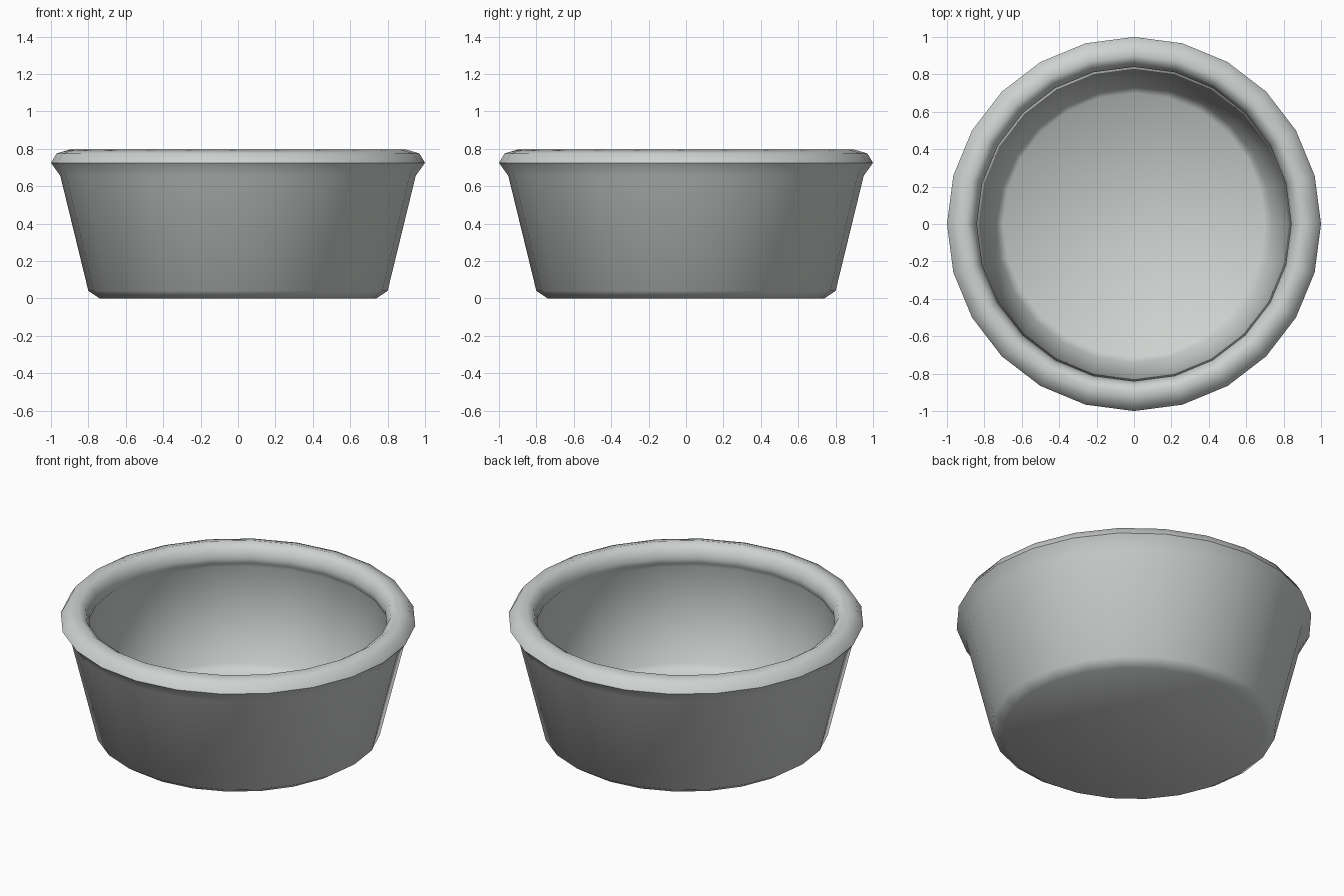
import bpy
import bmesh
import math
from mathutils import Vector

cube = bpy.data.objects.get("Cube")
if cube:
    bpy.data.objects.remove(cube, do_unlink=True)

SIDES = 24

# Glazed ceramic colour
glaze = bpy.data.materials.new("pale_grey_glaze")
glaze.use_nodes = True
colour = (0.62, 0.65, 0.63, 1)
glaze.diffuse_color = colour
glaze.node_tree.nodes["Principled BSDF"].inputs["Base Color"].default_value = colour

# Cross-section (radius, height): base, outer wall, rolled rim, inner wall, floor
profile = [
    (0.74, 0), (0.80, 0.04), (0.95, 0.655),
    (1.0, 0.725), (0.97, 0.775), (0.90, 0.796), (0.86, 0.77), (0.84, 0.715),
    (0.845, 0.68), (0.868, 0.65),
    (0.74, 0.11), (0.70, 0.07),
]

# Revolve the cross-section
bm = bmesh.new()
verts = [bm.verts.new((r, 0, z)) for r, z in profile]
edges = [bm.edges.new(pair) for pair in zip(verts, verts[1:])]
bmesh.ops.spin(bm, geom=verts + edges, cent=Vector(), axis=(0, 0, 1),
               angle=math.tau, steps=SIDES, use_merge=False)
bmesh.ops.remove_doubles(bm, verts=bm.verts[:], dist=0.001)

# Close the underside and the inner floor
open_edges = [e for e in bm.edges if e.is_boundary]
bmesh.ops.holes_fill(bm, edges=open_edges, sides=0)
bmesh.ops.recalc_face_normals(bm, faces=bm.faces[:])

mesh = bpy.data.meshes.new("round_dish")
bm.to_mesh(mesh)
bm.free()
mesh.materials.append(glaze)
dish = bpy.data.objects.new("round_dish", mesh)
bpy.context.collection.objects.link(dish)

# Soft glazed shading
bpy.ops.object.select_all(action="DESELECT")
dish.select_set(True)
bpy.context.view_layer.objects.active = dish
bpy.ops.object.shade_smooth_by_angle(angle=math.radians(60))
